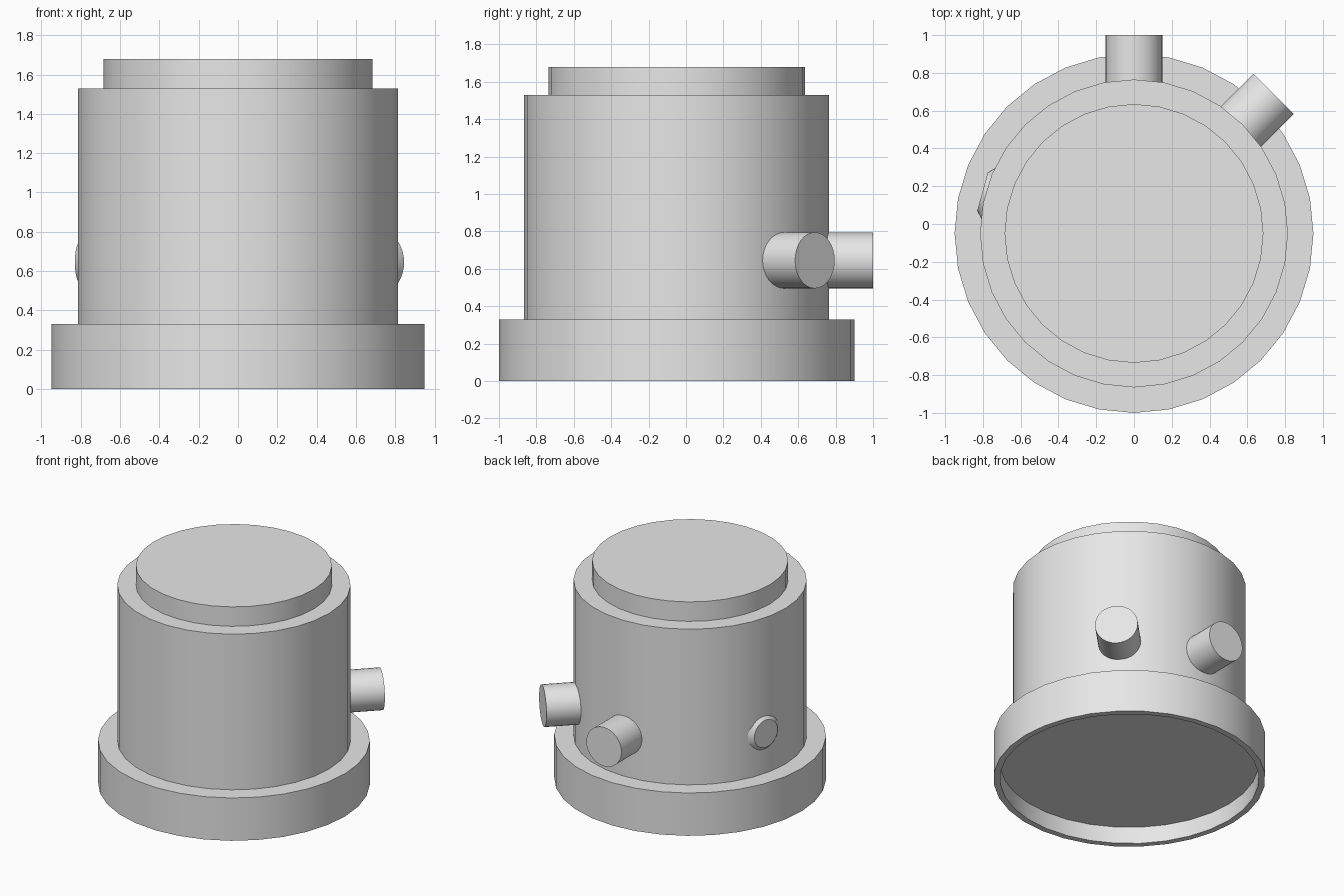
import bpy
import bmesh
from math import cos, sin, pi, radians

cube = bpy.data.objects.get("Cube")
if cube:
    bpy.data.objects.remove(cube)

SIDES = 32
CENTRE_Y = -0.05
PORT_Z = 0.645

grey = bpy.data.materials.new("plain_grey")
grey.use_nodes = True
grey.diffuse_color = (0.8, 0.8, 0.8, 1)
grey.node_tree.nodes["Principled BSDF"].inputs["Base Color"].default_value = (0.8, 0.8, 0.8, 1)


def lathe(name, profile, cap_start=False, cap_end=False, location=(0, CENTRE_Y, 0), rotation=(0, 0, 0)):
    """Revolve (radius, height) points about local z, optionally closing the ends."""
    bm = bmesh.new()
    rings = [[bm.verts.new((r * cos(2 * pi * j / SIDES), r * sin(2 * pi * j / SIDES), h))
              for j in range(SIDES)] for r, h in profile]
    for low, high in zip(rings, rings[1:]):
        for j in range(SIDES):
            k = (j + 1) % SIDES
            bm.faces.new((low[j], low[k], high[k], high[j]))
    if cap_start:
        bm.faces.new(rings[0][::-1])
    if cap_end:
        bm.faces.new(rings[-1])
    mesh = bpy.data.meshes.new(name)
    bm.to_mesh(mesh)
    bm.free()
    mesh.materials.append(grey)
    obj = bpy.data.objects.new(name, mesh)
    obj.location, obj.rotation_euler = location, rotation
    bpy.context.collection.objects.link(obj)
    bpy.ops.object.select_all(action="DESELECT")
    obj.select_set(True)
    bpy.context.view_layer.objects.active = obj
    bpy.ops.object.shade_smooth_by_angle(angle=radians(30))
    return obj


def port(name, angle, profile):
    """Round fitting pointing outward from the body at an angle in degrees."""
    lathe(name, profile, cap_end=True, location=(0, CENTRE_Y, PORT_Z),
          rotation=(0, pi / 2, radians(angle)))


# Base flange with a shallow recess underneath
lathe("base_flange", [(0.905, 0.13), (0.905, 0), (0.95, 0), (0.95, 0.33), (0.815, 0.33)],
      cap_start=True)

# Main drum and its raised lid
lathe("body", [(0.815, 0.33), (0.815, 1.53), (0.685, 1.53)])
lathe("lid", [(0.685, 1.53), (0.685, 1.68)], cap_end=True)

# Two pipe stubs and a low bevelled plug
port("back_pipe", 90, [(0.15, 0.76), (0.15, 1.05)])
port("diagonal_pipe", 45, [(0.15, 0.76), (0.15, 1.045)])
port("side_plug", 164.6, [(0.15, 0.79), (0.105, 0.832)])
